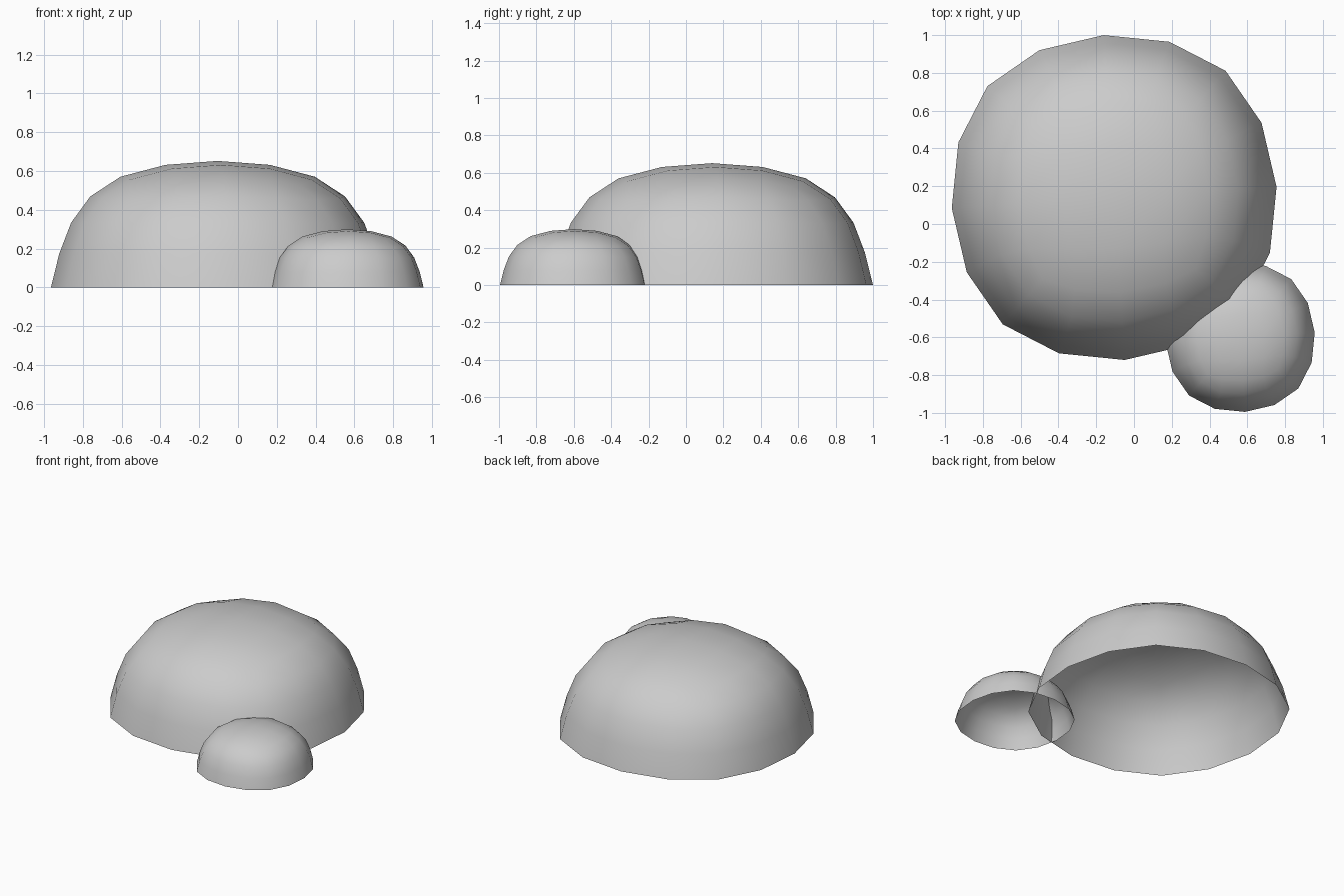
import bpy
import bmesh
from math import radians

default_cube = bpy.data.objects.get("Cube")
if default_cube:
    bpy.data.objects.remove(default_cube, do_unlink=True)

grey = bpy.data.materials.new("plain_grey")
grey.use_nodes = True
colour = (0.6, 0.6, 0.6, 1)
grey.diffuse_color = colour
grey.node_tree.nodes["Principled BSDF"].inputs["Base Color"].default_value = colour

HALF_WIDTH, HEIGHT, TAPER = 0.919, 0.694, 0.8


def dome(name, x, y, scale):
    """Tapered box with an open bottom, subdivided into a hollow dome."""
    bm = bmesh.new()
    bmesh.ops.create_cube(bm, size=2)
    bm.faces.ensure_lookup_table()
    bottom = [f for f in bm.faces if f.normal.z < -0.5]
    bmesh.ops.delete(bm, geom=bottom, context="FACES_ONLY")
    for v in bm.verts:
        top = v.co.z > 0
        width = HALF_WIDTH * (TAPER if top else 1)
        v.co = (v.co.x * width, v.co.y * width, HEIGHT if top else 0)
    mesh = bpy.data.meshes.new(name)
    bm.to_mesh(mesh)
    bm.free()
    mesh.materials.append(grey)
    mesh.shade_smooth()

    obj = bpy.data.objects.new(name, mesh)
    bpy.context.collection.objects.link(obj)
    obj.location = (x, y, 0)
    obj.rotation_euler.z = radians(3.7)
    obj.scale = (scale, scale, scale)
    rounding = obj.modifiers.new("rounding", "SUBSURF")
    rounding.levels = rounding.render_levels = 2
    rounding.use_limit_surface = False
    return obj


# Large dome and the small one overlapping its front left side
dome("large_dome", -0.105, 0.14, 1)
dome("small_dome", 0.562, -0.6, 0.459)
